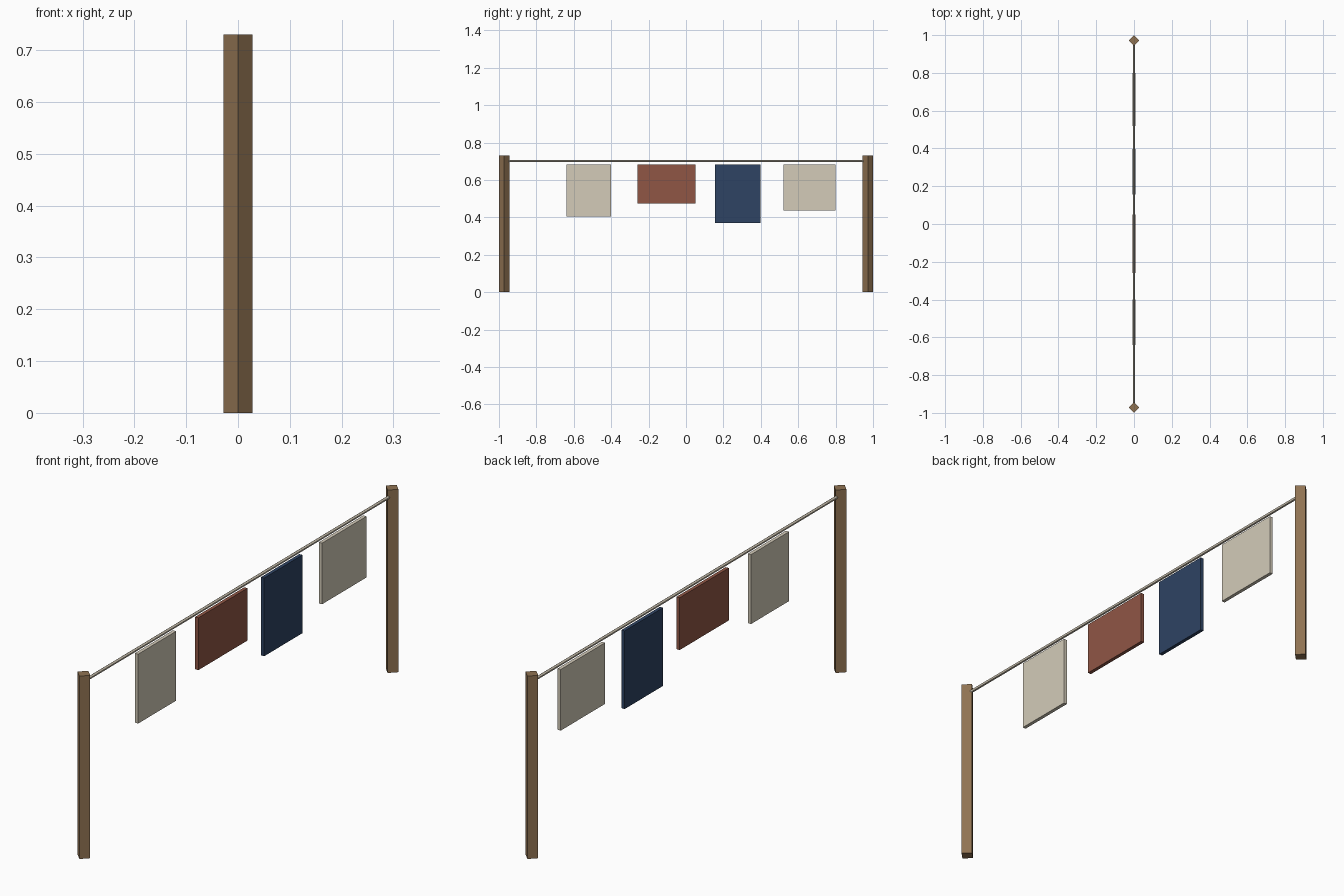
import bpy, math

if "Cube" in bpy.data.objects:
    bpy.data.objects.remove(bpy.data.objects["Cube"])


def material(name, rgb):
    """Flat material from an sRGB 0-255 colour."""
    m = bpy.data.materials.new(name)
    lin = [((c / 255 + 0.055) / 1.055) ** 2.4 for c in rgb]
    m.diffuse_color = (*lin, 1)
    m.use_nodes = True
    m.node_tree.nodes["Principled BSDF"].inputs["Base Color"].default_value = m.diffuse_color
    return m


wood = material("wood brown", (143, 114, 82))
rope = material("rope beige", (200, 191, 173))
cream = material("cream cloth", (211, 203, 185))
red = material("rust red cloth", (144, 86, 69))
navy = material("navy cloth", (46, 67, 99))


def prism(name, sides, radius, length, loc, rot, mat):
    bpy.ops.mesh.primitive_cylinder_add(vertices=sides, radius=radius, depth=length,
                                        location=loc, rotation=rot)
    ob = bpy.context.object
    ob.name = name
    ob.data.materials.append(mat)


def box(name, lo, hi, mat):
    bpy.ops.mesh.primitive_cube_add(size=1, location=[(a + b) / 2 for a, b in zip(lo, hi)])
    ob = bpy.context.object
    ob.name = name
    ob.scale = [b - a for a, b in zip(lo, hi)]
    ob.data.materials.append(mat)


# Two square posts, turned corner-on
for name, y in (("front_post", -0.972), ("back_post", 0.972)):
    prism(name, 4, 0.028, 0.73, (0, y, 0.365), (0, 0, 0), wood)

# Line strung between the posts
prism("line", 5, 0.0065, 1.944, (0, 0, 0.70), (math.pi / 2, 0, 0), rope)

# Hanging cloths: y range, bottom height, colour
cloths = [(-0.64, -0.40, 0.405, cream), (-0.26, 0.05, 0.473, red),
          (0.155, 0.397, 0.37, navy), (0.52, 0.80, 0.438, cream)]
for i, (y0, y1, z0, mat) in enumerate(cloths, 1):
    box(f"cloth_{i}", (-0.007, y0, z0), (0.007, y1, 0.682), mat)
